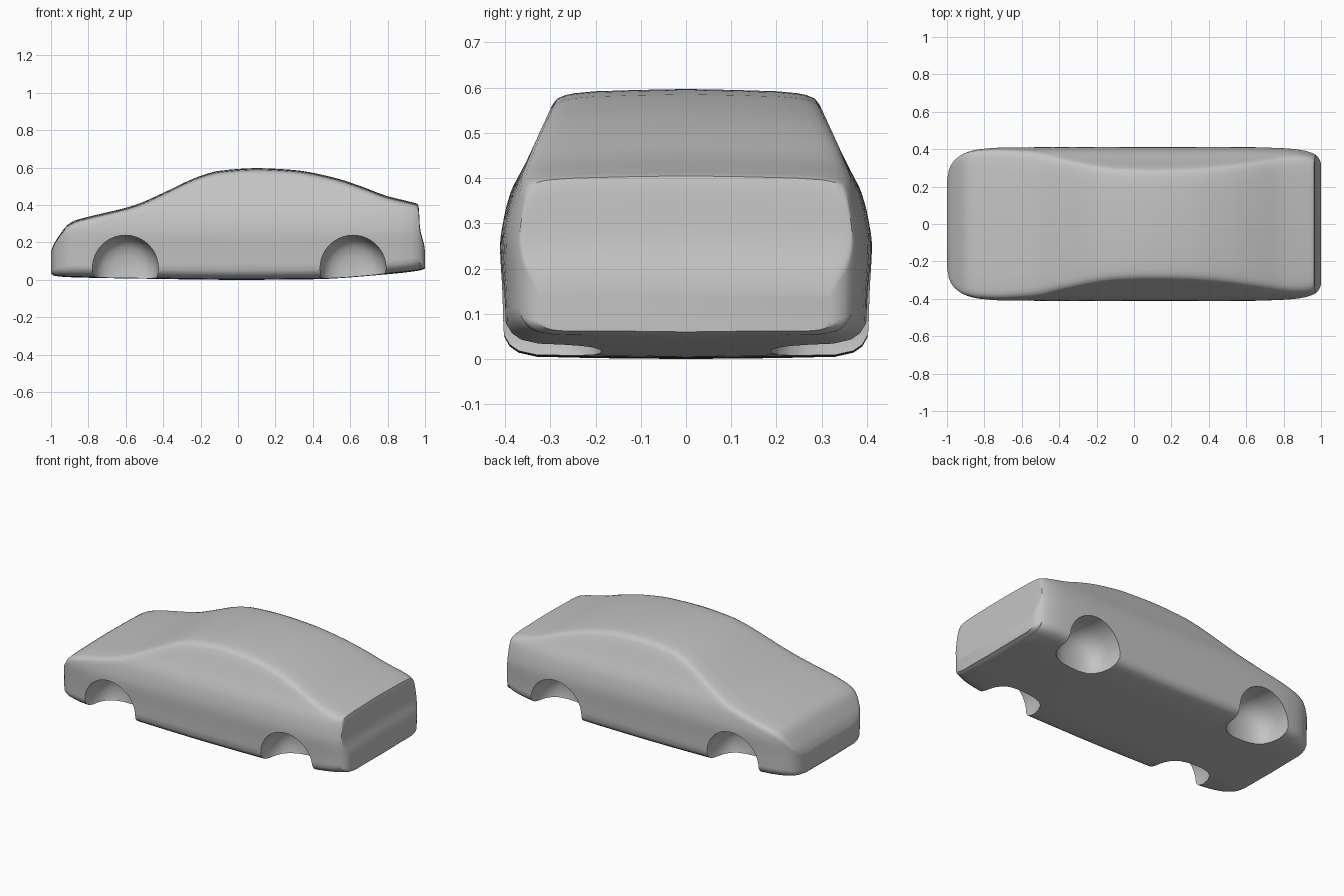
import bpy, bmesh, math
from mathutils import Matrix

cube = bpy.data.objects.get("Cube")
if cube:
    bpy.data.objects.remove(cube, do_unlink=True)

# Single body colour
paint = bpy.data.materials.new("light_grey_paint")
paint.use_nodes = True
GREY = (0.55, 0.55, 0.55, 1)
paint.diffuse_color = GREY
paint.node_tree.nodes["Principled BSDF"].inputs["Base Color"].default_value = GREY


def curve(points):
    """Smooth interpolation through points, without overshoot."""
    xs, ys = zip(*points)
    d = [(ys[i + 1] - ys[i]) / (xs[i + 1] - xs[i]) for i in range(len(xs) - 1)]
    m = [d[0]] + [2 * a * b / (a + b) if a * b > 0 else 0 for a, b in zip(d, d[1:])] + [d[-1]]

    def f(x):
        x = min(max(x, xs[0]), xs[-1])
        i = max(k for k in range(len(d)) if xs[k] <= x)
        h = xs[i + 1] - xs[i]
        t = (x - xs[i]) / h
        return (ys[i] * (1 + 2 * t) * (1 - t) ** 2 + m[i] * h * t * (1 - t) ** 2
                + ys[i + 1] * t * t * (3 - 2 * t) + m[i + 1] * h * t * t * (t - 1))
    return f


# Side profile, floor line, plan outline and flank width by height
top = curve([(-1, .15), (-.985, .19), (-.95, .245), (-.91, .295), (-.87, .318), (-.8, .337),
             (-.55, .4), (-.4, .465), (-.2, .556), (-.1, .583), (.1, .597), (.3, .587),
             (.5, .55), (.65, .503), (.8, .447), (.93, .415), (.962, .405), (.968, .37),
             (.972, .29), (.982, .235), (.995, .19), (1, .15)])
floor = curve([(-1, .035), (-.985, .022), (-.9, .014), (-.5, .006), (0, 0), (.4, .003),
               (.8, .03), (.97, .05), (1, .06)])
plan = curve([(-1, .23), (-.99, .29), (-.97, .33), (-.94, .357), (-.9, .38), (-.83, .398),
              (-.7, .408), (-.4, .41), (.6, .41), (.8, .404), (.9, .394), (.95, .38),
              (.98, .362), (.993, .345), (1, .325)])
flank = curve([(0, .395), (.06, .403), (.15, .406), (.25, .411), (.31, .403), (.37, .387),
               (.43, .356), (.5, .324), (.6, .278)])


def section(x):
    """Half cross-section from floor centre to roof centre, as (y, z)."""
    z0, z1, k = floor(x), top(x), plan(x) / .41
    s = min(1, (z1 - z0) / .3)
    w = lambda z: flank(z) * k
    pts = [(0, z0), (.2 * k, z0 + .002), (.33 * k, z0 + .005 * s),
           (.37 * k, z0 + .014 * s), (.39 * k, z0 + .028 * s)]
    lo, hi = z0 + .05 * s, z1 - .035 * s
    for i in range(15):
        z = lo + (hi - lo) * i / 14
        pts.append((w(z), z))
    e = w(z1)
    pts += [(w(z1 - .02) - .004, z1 - .021 * s), (e - .014, z1 - .013 * s),
            (e - .035, z1 - .009 * s), (e * .72, z1 - .005 * s), (e * .38, z1 - .002 * s), (0, z1)]
    return pts


def finish(name, bm):
    bmesh.ops.recalc_face_normals(bm, faces=bm.faces)
    mesh = bpy.data.meshes.new(name)
    bm.to_mesh(mesh)
    bm.free()
    obj = bpy.data.objects.new(name, mesh)
    bpy.context.collection.objects.link(obj)
    mesh.materials.append(paint)
    return obj


# Body shell: closed loft along the length, tighter stations at both ends
stations = [-1, -.995, -.99, -.98, -.97, -.955, -.94, -.925, -.91, -.89, -.87]
stations += [-.84 + .04 * i for i in range(45)]
stations += [.94, .95, .962, .965, .968, .97, .972, .977, .982, .988, .995, 1]
bm = bmesh.new()
rings = []
for x in stations:
    half = section(x)
    ring = half + [(-y, z) for y, z in half[-2:0:-1]]
    rings.append([bm.verts.new((x, y, z)) for y, z in ring])
n = len(rings[0])
for a, b in zip(rings, rings[1:]):
    for i in range(n):
        bm.faces.new((a[i], a[(i + 1) % n], b[(i + 1) % n], b[i]))
bm.faces.new(rings[0])
bm.faces.new(rings[-1])
body = finish("car_body", bm)

# Wheel wells: round cups with a domed inner end, cut from the shell
DOME = [(0, .185), (.07, .19), (.115, .205), (.145, .23), (.165, .27), (.175, .32), (.178, .5)]
SEG = 40
bm = bmesh.new()
for cx in (-.602, .615):
    for side in (-1, 1):
        loops = []
        for r, y in DOME[1:]:
            loops.append([bm.verts.new((cx + r * math.cos(a), side * y, .062 + r * math.sin(a)))
                          for a in (2 * math.pi * i / SEG for i in range(SEG))])
        tip = bm.verts.new((cx, side * DOME[0][1], .062))
        for i in range(SEG):
            j = (i + 1) % SEG
            bm.faces.new((tip, loops[0][i], loops[0][j]))
            for a, b in zip(loops, loops[1:]):
                bm.faces.new((a[i], a[j], b[j], b[i]))
        bm.faces.new(loops[-1])
cutter = finish("wheel_well_cutter", bm)
cutter.hide_render = True

cut = body.modifiers.new("wheel_wells", "BOOLEAN")
cut.operation, cut.solver, cut.object = "DIFFERENCE", "EXACT", cutter
bpy.ops.object.select_all(action="DESELECT")
bpy.context.view_layer.objects.active = body
body.select_set(True)
bpy.ops.object.modifier_apply(modifier=cut.name)
bpy.data.objects.remove(cutter, do_unlink=True)
bpy.ops.object.shade_smooth_by_angle(angle=math.radians(40))
